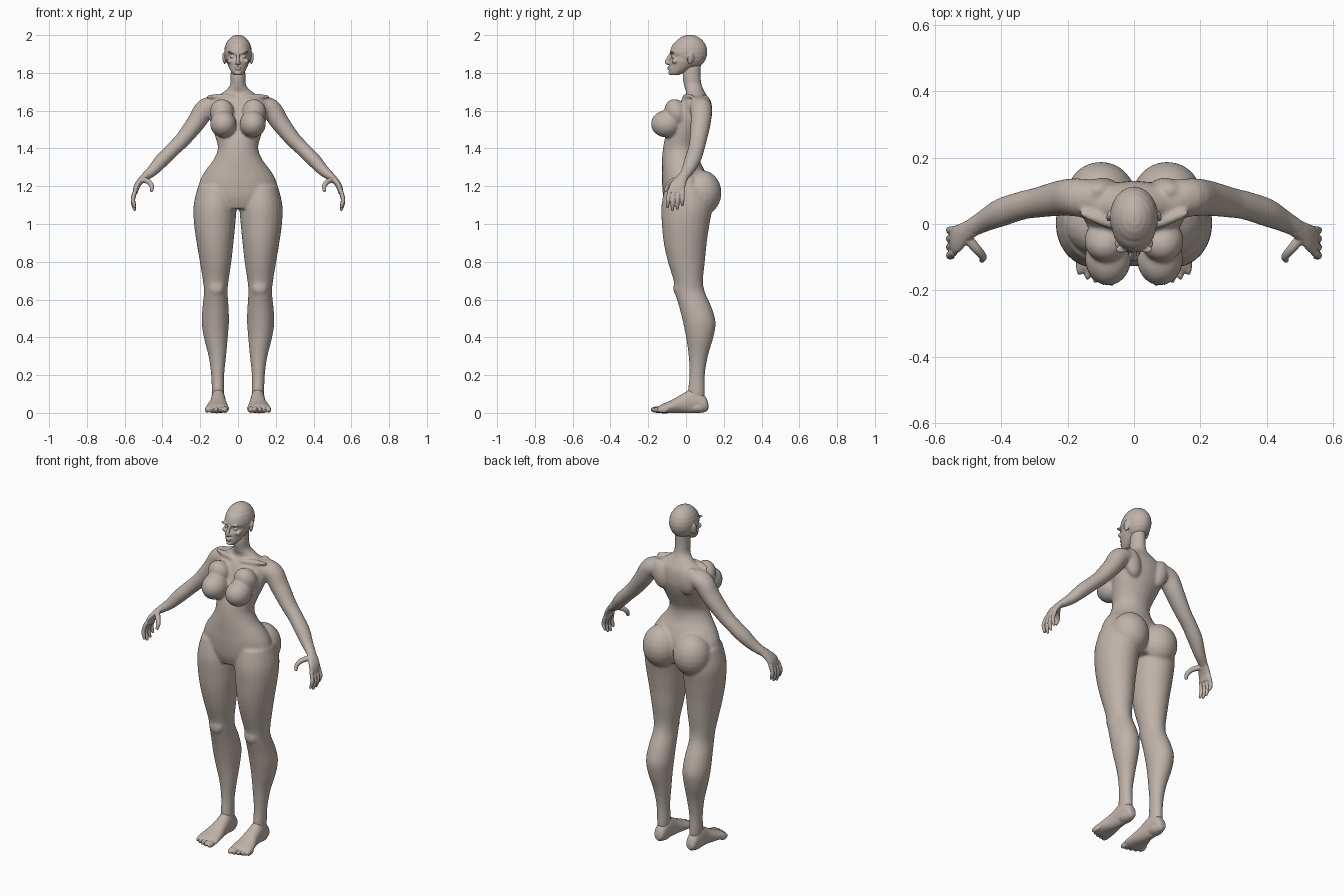
import bpy
import bmesh
from math import cos, sin, pi
from mathutils import Vector, Matrix, Euler

SEGMENTS = 24
STEPS = 4

default_cube = bpy.data.objects.get("Cube")
if default_cube:
    bpy.data.objects.remove(default_cube, do_unlink=True)

skin = bpy.data.materials.new("warm_clay_skin")
skin.use_nodes = True
skin.diffuse_color = (0.52, 0.45, 0.40, 1)
skin.node_tree.nodes["Principled BSDF"].inputs["Base Color"].default_value = skin.diffuse_color
skin.node_tree.nodes["Principled BSDF"].inputs["Roughness"].default_value = 0.7


def smooth_rows(rows):
    """Catmull-Rom interpolation between the rows of a section list."""
    rows = [Vector(row) for row in rows]
    result = []
    for i in range(len(rows) - 1):
        before, start, end, after = (rows[max(i - 1, 0)], rows[i], rows[i + 1],
                                     rows[min(i + 2, len(rows) - 1)])
        for step in range(STEPS):
            t = step / STEPS
            bend = (end - before) * t
            bend += (before * 2 - start * 5 + end * 4 - after) * t ** 2
            bend += (start * 3 - before - end * 3 + after) * t ** 3
            result.append(start + bend / 2)
    return result + [rows[-1]]


def skin_rings(bm, rings):
    """Bridge closed rings of points and cap both ends."""
    loops = [[bm.verts.new(point) for point in ring] for ring in rings]
    for lower, upper in zip(loops, loops[1:]):
        for i in range(SEGMENTS):
            j = (i + 1) % SEGMENTS
            bm.faces.new((lower[i], lower[j], upper[j], upper[i]))
    bm.faces.new(loops[0])
    bm.faces.new(loops[-1])


def ring(center, side, other):
    angles = [2 * pi * i / SEGMENTS for i in range(SEGMENTS)]
    return [center + side * cos(a) + other * sin(a) for a in angles]


def stack(bm, rows, along_y=False):
    """Loft ovals given as (level, x min, x max, depth min, depth max)."""
    rings = []
    for level, x0, x1, d0, d1 in smooth_rows(rows):
        x, d = (x0 + x1) / 2, (d0 + d1) / 2
        center = Vector((x, level, d)) if along_y else Vector((x, d, level))
        depth = Vector((0, 0, 1)) if along_y else Vector((0, 1, 0))
        rings.append(ring(center, Vector((1, 0, 0)) * (x1 - x0) / 2, depth * (d1 - d0) / 2))
    skin_rings(bm, rings)


def tube(bm, rows):
    """Sweep ovals along a path given as (x, y, z, width, thickness)."""
    rows = smooth_rows(rows)
    points = [Vector(row[:3]) for row in rows]
    rings = []
    for i, row in enumerate(rows):
        tangent = (points[min(i + 1, len(points) - 1)] - points[max(i - 1, 0)]).normalized()
        side = Vector((0, 1, 0))
        side = (side - tangent * side.dot(tangent)).normalized()
        rings.append(ring(points[i], side * row[3], tangent.cross(side) * row[4]))
    skin_rings(bm, rings)


def ball(bm, center, radii, turn=(0, 0, 0)):
    matrix = Matrix.LocRotScale(Vector(center), Euler(turn), Vector(radii))
    bmesh.ops.create_uvsphere(bm, u_segments=SEGMENTS, v_segments=SEGMENTS // 2,
                              radius=1, matrix=matrix)


def mirror_across(bm):
    copy = bmesh.ops.duplicate(bm, geom=bm.verts[:] + bm.edges[:] + bm.faces[:])
    verts = [item for item in copy["geom"] if isinstance(item, bmesh.types.BMVert)]
    bmesh.ops.scale(bm, vec=(-1, 1, 1), verts=verts)


def finish(bm, name, voxel, smoothing, flip=False):
    """Fuse the overlapping forms into one smooth skin."""
    if flip:
        bmesh.ops.scale(bm, vec=(-1, 1, 1), verts=bm.verts[:])
    bmesh.ops.recalc_face_normals(bm, faces=bm.faces[:])
    mesh = bpy.data.meshes.new(name)
    bm.to_mesh(mesh)
    bm.free()
    mesh.materials.append(skin)
    mesh.polygons.foreach_set("use_smooth", [True] * len(mesh.polygons))
    obj = bpy.data.objects.new(name, mesh)
    bpy.context.collection.objects.link(obj)
    remesh = obj.modifiers.new("fuse", "REMESH")
    remesh.mode = "VOXEL"
    remesh.voxel_size = voxel
    remesh.use_smooth_shade = True
    relax = obj.modifiers.new("relax", "SMOOTH")
    relax.factor = 0.5
    relax.iterations = smoothing


# Torso, from neck to crotch: level, half width, front, back
torso = [(1.85, .038, -.01, .08), (1.78, .04, -.018, .078), (1.73, .045, -.01, .085),
         (1.69, .09, 0, .105), (1.65, .15, -.03, .125), (1.58, .155, -.06, .13),
         (1.52, .14, -.085, .115), (1.46, .12, -.11, .09), (1.4, .107, -.122, .068),
         (1.34, .13, -.127, .072), (1.28, .175, -.127, .1), (1.22, .205, -.127, .12),
         (1.14, .21, -.12, .12), (1.08, .14, -.1, .1)]
body = bmesh.new()
stack(body, [(z, -half, half, front, back) for z, half, front, back in torso])

# Legs: level, inner, outer, front, back
stack(body, [(1.2, .02, .212, -.11, .12), (1.1, .008, .235, -.13, .14),
             (1, .014, .233, -.128, .125), (.9, .024, .219, -.118, .11),
             (.8, .035, .202, -.096, .1), (.7, .05, .186, -.066, .09),
             (.64, .055, .18, -.06, .1), (.56, .05, .188, -.036, .135),
             (.48, .048, .192, -.016, .157), (.4, .054, .181, 0, .145),
             (.3, .063, .156, .014, .116), (.2, .073, .142, .018, .1),
             (.1, .073, .138, .01, .1), (.05, .08, .13, .02, .09)])
ball(body, (.115, -.045, .66), (.04, .022, .04))

# Arms
tube(body, [(.1, .07, 1.625, .06, .05), (.17, .08, 1.612, .058, .055),
            (.22, .078, 1.54, .054, .05), (.29, .065, 1.45, .046, .042),
            (.34, .055, 1.4, .043, .039), (.4, .035, 1.34, .043, .038),
            (.45, .01, 1.285, .034, .031), (.49, -.012, 1.252, .029, .023),
            (.51, -.025, 1.235, .028, .018)])

# Bust, shoulder blades, collar bones and buttocks
ball(body, (.078, -.104, 1.53), (.07, .082, .072))
ball(body, (.085, -.05, 1.59), (.065, .06, .075), (.5, 0, 0))
ball(body, (.095, .1, 1.6), (.05, .04, .085), (0, .25, 0))
ball(body, (.095, .01, 1.675), (.08, .016, .014), (0, 0, .35))
ball(body, (.1, .083, 1.165), (.105, .105, .12))
mirror_across(body)
finish(body, "body", 0.007, 9)

# Head: skull and face
head = bmesh.new()
ball(head, (0, .02, 1.91), (.073, .093, .092))
face = [(1.788, .022, -.08, -.04), (1.805, .036, -.09, 0), (1.835, .051, -.089, .05),
        (1.862, .061, -.088, .08), (1.885, .064, -.077, .085), (1.91, .068, -.085, .09),
        (1.95, .06, -.07, .085), (1.975, .04, -.04, .06)]
stack(head, [(z, -half, half, front, back) for z, half, front, back in face])

# Nose and lips
tube(head, [(0, -.076, 1.905, .008, .007), (0, -.092, 1.88, .009, .008),
            (0, -.102, 1.858, .01, .011), (0, -.092, 1.848, .009, .012)])
for z, width in ((1.829, .02), (1.82, .016)):
    ball(head, (0, -.09, z), (width, .01, .005))
ball(head, (0, -.082, 1.8), (.018, .012, .012))

# Eyes, brows, cheeks, nostrils and ears
ball(head, (.028, -.066, 1.885), (.014, .011, .008))
ball(head, (.03, -.072, 1.906), (.026, .014, .006), (0, -.2, -.3))
ball(head, (.04, -.058, 1.862), (.018, .018, .014))
ball(head, (.01, -.09, 1.852), (.007, .01, .006))
ball(head, (.073, .025, 1.877), (.008, .018, .032), (-.15, .15, .35))
mirror_across(head)
finish(head, "head", 0.0035, 3)

for side, flip in (("left", False), ("right", True)):
    # Hand: palm, thumb and four fingers
    hand = bmesh.new()
    tube(hand, [(.48, -.008, 1.262, .027, .021), (.51, -.025, 1.235, .031, .018),
                (.535, -.045, 1.2, .042, .016), (.545, -.053, 1.165, .042, .013)])
    tube(hand, [(.505, -.04, 1.235, .016, .016), (.475, -.075, 1.225, .014, .014),
                (.456, -.098, 1.2, .012, .012), (.459, -.11, 1.172, .008, .008)])
    for i, length in enumerate((.085, .1, .094, .075)):
        y = -.086 + .023 * i
        tube(hand, [(.543, y, 1.18, .011, .011),
                    (.556, y * 1.1, 1.175 - length / 2, .011, .011),
                    (.552, y * 1.13, 1.175 - length * .8, .01, .01),
                    (.545, y * 1.15, 1.17 - length, .006, .006)])
    finish(hand, side + "_hand", 0.0035, 2, flip)

    # Foot: heel to ball, then five toes
    foot = bmesh.new()
    stack(foot, [(.118, .09, .12, .02, .05), (.1, .074, .136, .004, .09),
                 (.04, .068, .142, -.002, .13), (-.02, .062, .148, -.002, .1),
                 (-.08, .052, .166, -.002, .066), (-.13, .047, .175, -.002, .045),
                 (-.148, .055, .168, 0, .032)], along_y=True)
    ball(foot, (.105, .06, .03), (.036, .055, .031))
    for i in range(5):
        ball(foot, (.068 + .024 * i, -.155 + .002 * i * i, .017),
             (.016 if i == 0 else .011, .032, .017))
    finish(foot, side + "_foot", 0.004, 2, flip)
